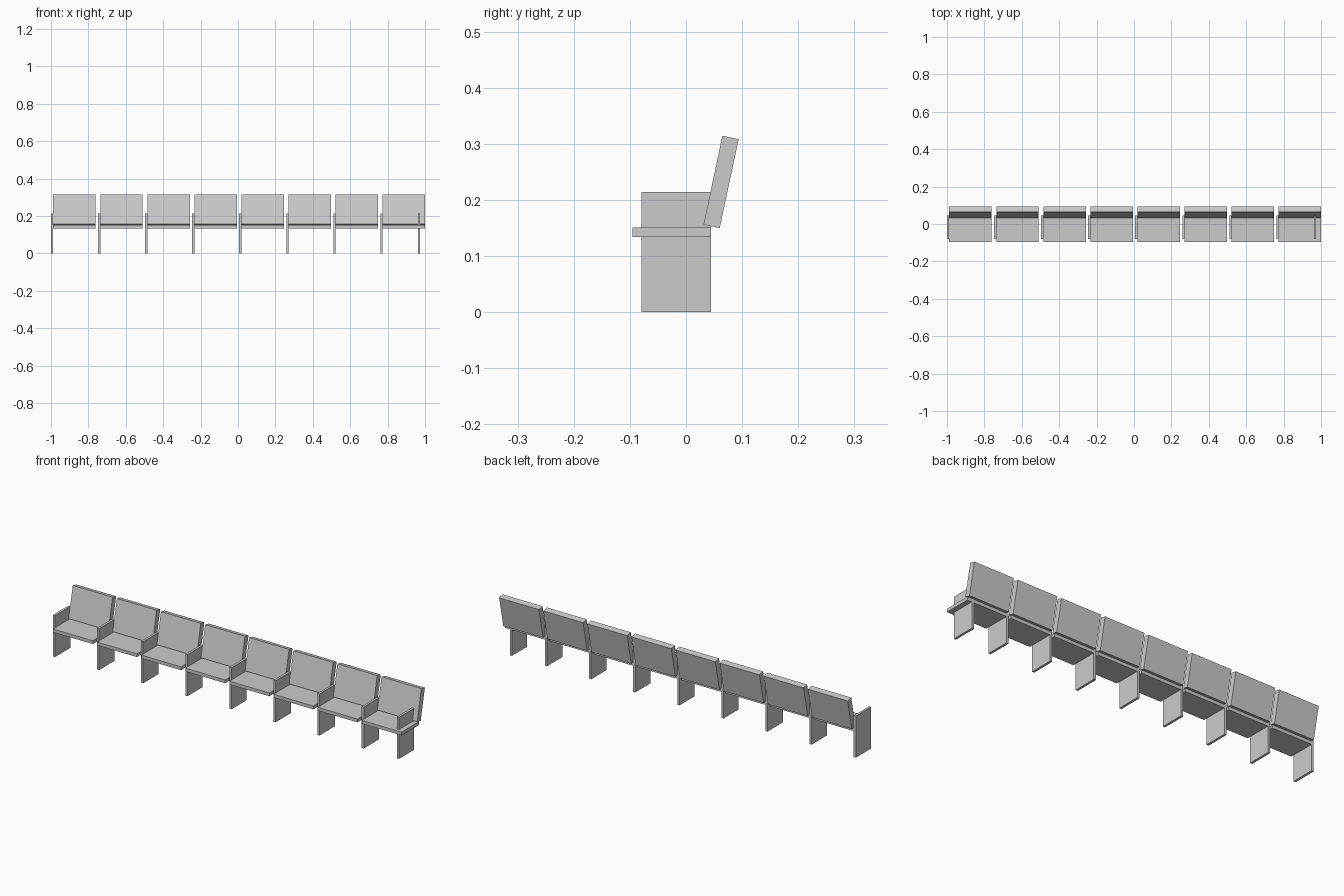
import bpy
import math

if "Cube" in bpy.data.objects:
    bpy.data.objects.remove(bpy.data.objects["Cube"], do_unlink=True)

COUNT = 8
PITCH = 0.2516
SEAT_W = 0.227
PANEL_W = 0.012

grey = bpy.data.materials.new("light_grey")
grey.use_nodes = True
colour = (0.6, 0.6, 0.6, 1)
grey.diffuse_color = colour
grey.node_tree.nodes["Principled BSDF"].inputs["Base Color"].default_value = colour


def box(name, centre, size, tilt=0.0):
    """Flat-faced block, optionally leaning back about x."""
    bpy.ops.mesh.primitive_cube_add(size=1, location=centre, rotation=(tilt, 0, 0))
    obj = bpy.context.object
    obj.name = name
    obj.scale = size
    obj.data.materials.append(grey)


def side_panel(name, left_edge):
    # Upright slab that serves as both leg and armrest
    box(name, (left_edge + PANEL_W / 2, -0.0175, 0.107), (PANEL_W, 0.124, 0.214))


for i in range(COUNT):
    start = -1 + i * PITCH
    mid = start + PANEL_W + SEAT_W / 2
    side_panel(f"side_panel_{i + 1}", start)
    # Seat cushion slab
    box(f"seat_{i + 1}", (mid, -0.0255, 0.1425), (SEAT_W, 0.14, 0.017))
    # Leaning backrest
    box(f"backrest_{i + 1}", (mid, 0.0625, 0.232), (SEAT_W, 0.0295, 0.162),
        -math.radians(12))

# Closing panel set in from the end of the last seat
side_panel("end_panel", 0.962)
